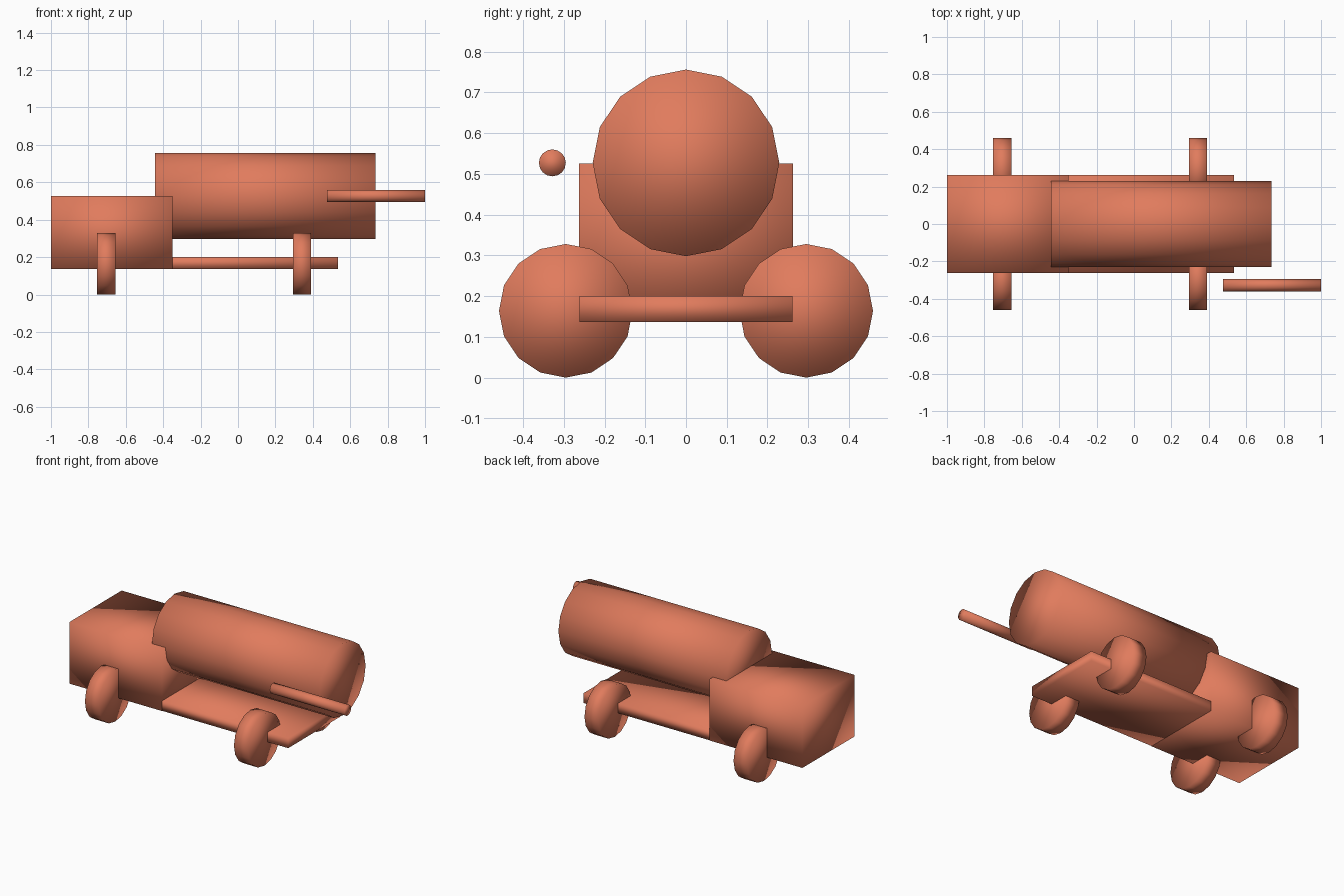
import bpy
import math

if "Cube" in bpy.data.objects:
    bpy.data.objects.remove(bpy.data.objects["Cube"])

paint = bpy.data.materials.new("orange_paint")
paint.diffuse_color = (0.75, 0.2, 0.11, 1)
paint.use_nodes = True
paint.node_tree.nodes["Principled BSDF"].inputs["Base Color"].default_value = paint.diffuse_color


def finish(name):
    obj = bpy.context.object
    obj.name = name
    obj.data.materials.append(paint)
    bpy.ops.object.transform_apply(location=False, rotation=True, scale=True)
    # the whole model is shaded smooth, corners included
    bpy.ops.object.shade_smooth()


def box(name, x, y, z):
    bounds = (x, y, z)
    bpy.ops.mesh.primitive_cube_add(size=1, location=[(a + b) / 2 for a, b in bounds])
    bpy.context.object.scale = [b - a for a, b in bounds]
    finish(name)


def rod(name, x, y, z, radius):
    """16-sided cylinder lying along x."""
    bpy.ops.mesh.primitive_cylinder_add(
        vertices=16, radius=radius, depth=x[1] - x[0],
        location=((x[0] + x[1]) / 2, y, z), rotation=(0, math.pi / 2, 0))
    finish(name)


# Cab and flat chassis running under it
box("cab", (-1.0, -0.35), (-0.262, 0.262), (0.136, 0.526))
box("chassis", (-0.90, 0.535), (-0.261, 0.261), (0.137, 0.2))

# Tank and side pipe
rod("tank", (-0.443, 0.735), 0, 0.527, 0.229)
rod("side_pipe", (0.475, 1.0), -0.328, 0.527, 0.033)

# Wheels, with their axes along x
for end, x in (("front", -0.704), ("rear", 0.342)):
    for side, y in (("right", -0.295), ("left", 0.295)):
        rod(f"{end}_{side}_wheel", (x - 0.049, x + 0.049), y, 0.164, 0.164)
